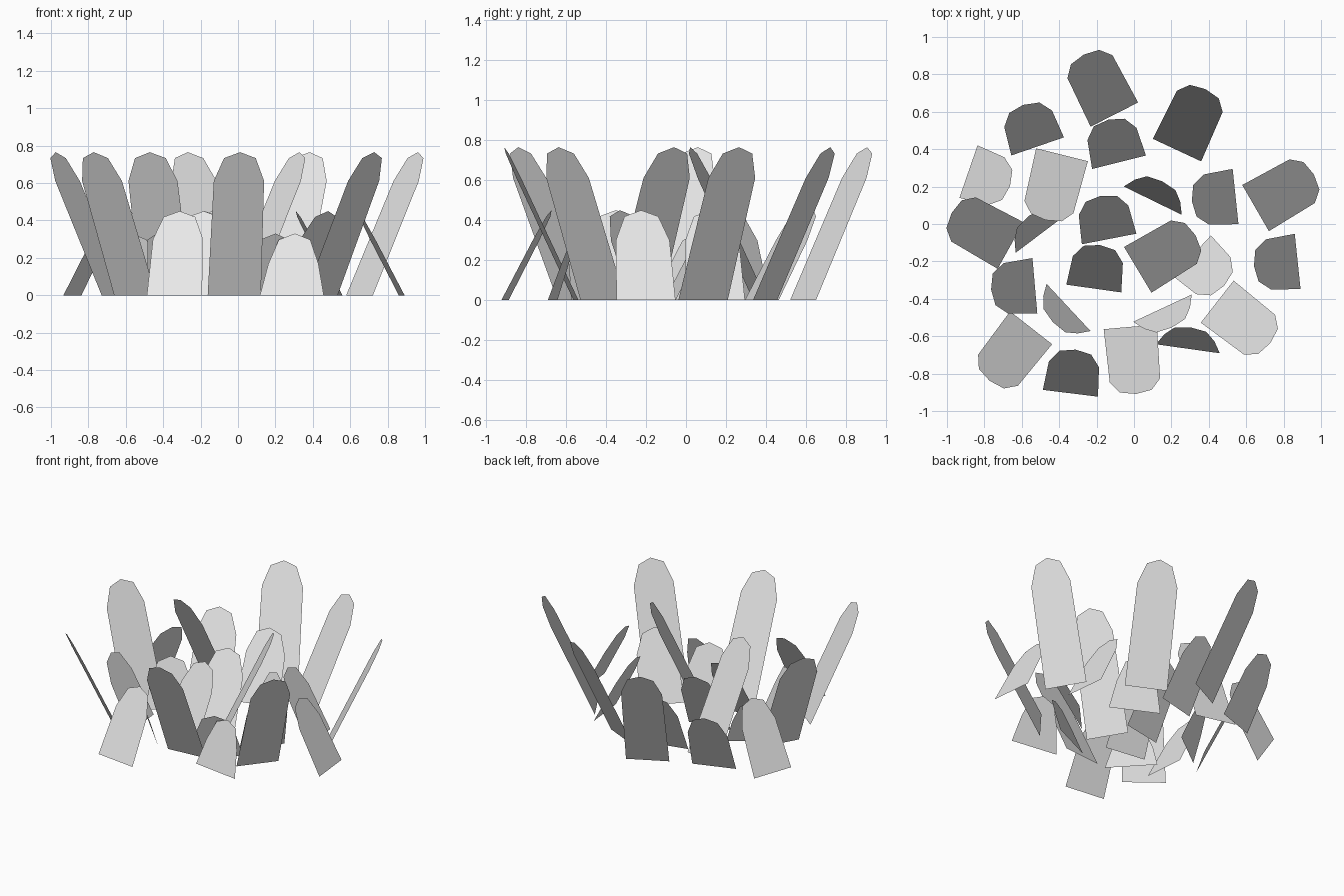
import bpy
import bmesh
from math import sin, cos, radians, hypot

cube = bpy.data.objects.get("Cube")
if cube:
    bpy.data.objects.remove(cube, do_unlink=True)


def make_material(name, color):
    material = bpy.data.materials.new(name)
    material.use_nodes = True
    material.diffuse_color = color
    material.node_tree.nodes["Principled BSDF"].inputs["Base Color"].default_value = color
    return material


leaf_material = make_material("pale grey", (0.8, 0.8, 0.8, 1))


def add_leaf(name, x, y, heading, base_width, height, run):
    """Flat blade with a rounded tip: base edge on the ground, leaning along heading."""
    length = hypot(height, run)
    angle = radians(heading)
    shoulder, upper = length - 0.17, length - 0.035
    outline = [(-base_width / 2, 0), (base_width / 2, 0),
               (0.135, shoulder), (0.085, upper), (0, length),
               (-0.085, upper), (-0.135, shoulder)]
    bm = bmesh.new()
    corners = []
    for across, along in outline:
        reach = along / length * run
        corners.append(bm.verts.new((
            x + reach * cos(angle) + across * sin(angle),
            y + reach * sin(angle) - across * cos(angle),
            along / length * height)))
    bm.faces.new(corners)
    mesh = bpy.data.meshes.new(name)
    bm.to_mesh(mesh)
    bm.free()
    mesh.materials.append(leaf_material)
    leaf = bpy.data.objects.new(name, mesh)
    bpy.context.scene.collection.objects.link(leaf)
    return leaf


def add_tier(name, base_width, height, run, placements):
    """Each placement is the base centre and the heading of the lean in degrees."""
    for number, (x, y, heading) in enumerate(placements, start=1):
        add_leaf(f"{name}_{number}", x, y, heading, base_width, height, run)


# Tall outer and inner leaves
add_tier("tall_leaf", 0.285, 0.765, 0.36, [
    (-.105, .585, 117), (.23, .395, 65), (-.385, .37, 256),
    (.65, .085, 30), (-.66, -.115, 151), (.02, -.245, 31),
    (.445, -.415, -38), (-.02, -.55, -85), (-.55, -.555, 232),
])

# Medium leaves
add_tier("medium_leaf", 0.297, 0.45, 0.235, [
    (-.515, .415, 109), (-.08, .33, 104), (-.885, .28, -19),
    (.543, .147, 186), (-.133, -.08, 101), (-.215, -.345, 82),
    (.31, -.17, -43), (.875, -.2, 186), (-.34, -.905, 83),
    (-.53, -.33, 185),
])

# Short leaves
add_tier("short_leaf", 0.345, 0.33, 0.115, [
    (.1, .125, 64), (-.495, -.05, 127), (.288, -.667, 82),
    (.152, -.45, -65), (-.35, -.446, 223),
])
